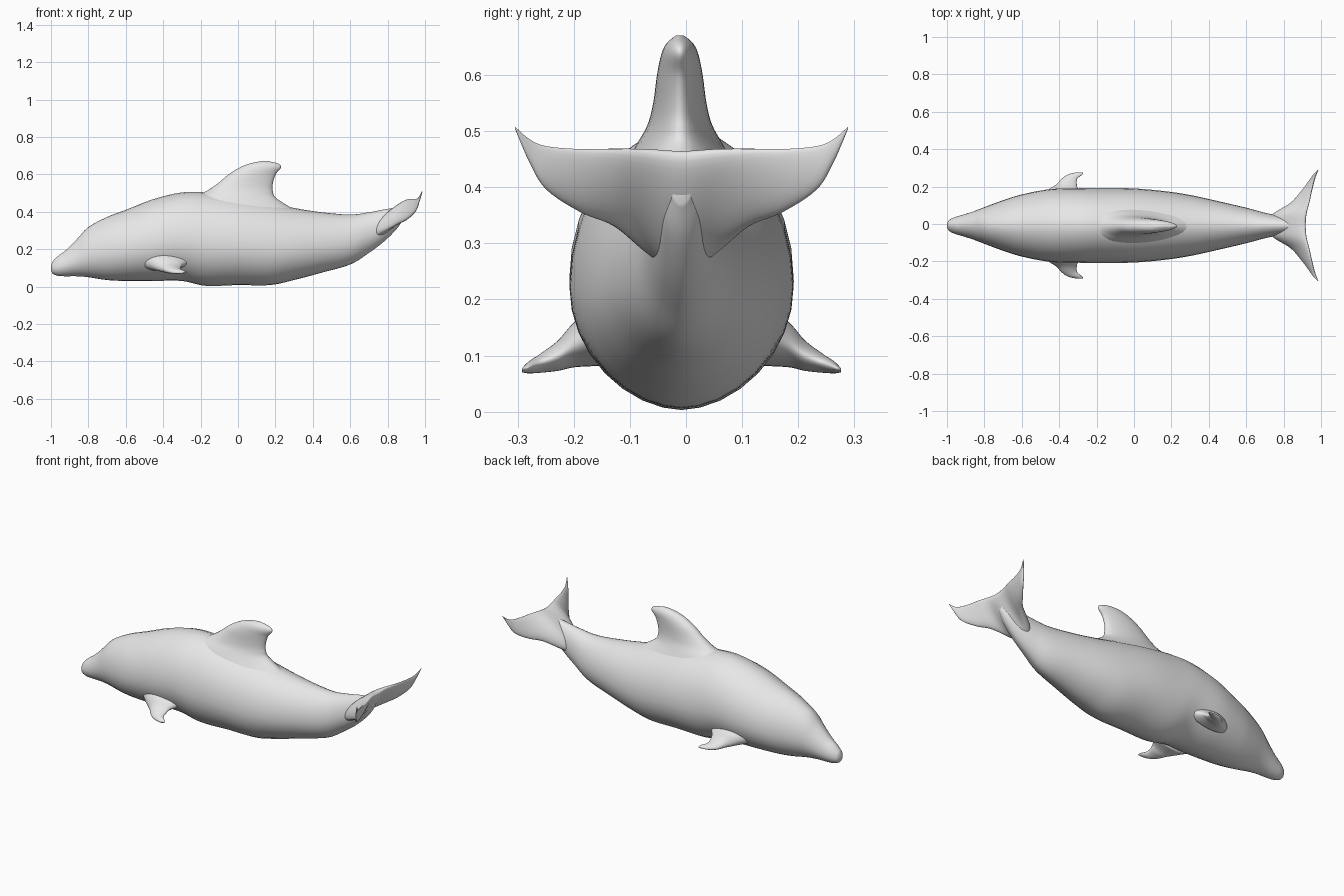
import bpy, bmesh, math
from mathutils import Vector

if "Cube" in bpy.data.objects:
    bpy.data.objects.remove(bpy.data.objects["Cube"])

SEG = 32      # points around each cross-section
STEPS = 6     # in-between rings per station
MID_Y = -0.008

skin = bpy.data.materials.new("light_grey_skin")
skin.diffuse_color = (0.8, 0.8, 0.8, 1)
skin.use_nodes = True
skin.node_tree.nodes["Principled BSDF"].inputs["Base Color"].default_value = skin.diffuse_color


def spline(stations):
    """Smoothly interpolate every value of the stations."""
    out, last = [], len(stations) - 1
    for i in range(last):
        a, b, c, d = (stations[min(max(k, 0), last)] for k in range(i - 1, i + 3))
        for s in range(STEPS):
            t = s / STEPS
            out.append([0.5 * (2*q + (r - p)*t + (2*p - 5*q + 4*r - w)*t*t
                               + (3*q - p - 3*r + w)*t**3)
                        for p, q, r, w in zip(a, b, c, d)])
    out.append(list(stations[-1]))
    return out


def loft(name, stations, section):
    """Skin a closed tube through the cross-sections."""
    bm = bmesh.new()
    rings = []
    for st in spline(stations):
        rings.append([bm.verts.new(section(st, 2 * math.pi * k / SEG)) for k in range(SEG)])
    for r0, r1 in zip(rings, rings[1:]):
        for k in range(SEG):
            n = (k + 1) % SEG
            bm.faces.new((r0[k], r0[n], r1[n], r1[k]))
    bm.faces.new(rings[0])
    bm.faces.new(rings[-1])
    bmesh.ops.recalc_face_normals(bm, faces=bm.faces)
    for f in bm.faces:
        f.smooth = True
    mesh = bpy.data.meshes.new(name)
    bm.to_mesh(mesh)
    bm.free()
    mesh.materials.append(skin)
    obj = bpy.data.objects.new(name, mesh)
    bpy.context.collection.objects.link(obj)
    return obj


def body_section(st, a):
    # egg shape, widest a little below the middle and narrower on the back
    x, lo, hi, w = st
    mid = lo + 0.45 * (hi - lo)
    c, s = math.cos(a), math.sin(a)
    z = mid + s * ((hi - mid) if s > 0 else (mid - lo))
    return Vector((x, MID_Y + math.copysign(abs(c) ** 1.1, c) * w, z))


def foil(a):
    # teardrop: chord position 0..1 and thickness -1..1
    u = 0.5 - 0.5 * math.cos(a)
    return u, math.sin(a) * (1.15 - 0.4 * u)


def dorsal_section(st, a):
    z, x0, x1, w = st
    u, t = foil(a)
    return Vector((x0 + u * (x1 - x0), MID_Y - 0.003 + t * w, z))


def flipper_section(side):
    def section(st, a):
        y, x0, x1, z, w = st
        u, t = foil(a)
        return Vector((x0 + u * (x1 - x0), MID_Y + side * y, z + t * w))
    return section


def fluke_section(st, a):
    y, x0, z0, x1, z1, w = st
    u, t = foil(a)
    d = Vector((x1 - x0, 0, z1 - z0)).normalized()
    return Vector((x0 + u * (x1 - x0) - d.z * t * w, MID_Y + y,
                   z0 + u * (z1 - z0) + d.x * t * w))


# Body from snout to tail stock: x, bottom, top, half width
loft("body", [
    (-1.0, 0.09, 0.11, 0.008), (-0.99, 0.068, 0.135, 0.028), (-0.96, 0.057, 0.165, 0.044),
    (-0.92, 0.055, 0.195, 0.056), (-0.86, 0.055, 0.255, 0.075), (-0.8, 0.05, 0.318, 0.098),
    (-0.7, 0.035, 0.372, 0.135), (-0.6, 0.03, 0.41, 0.166), (-0.45, 0.03, 0.468, 0.194),
    (-0.3, 0.03, 0.503, 0.199), (-0.17, 0.004, 0.503, 0.2), (0.0, 0.008, 0.48, 0.198),
    (0.17, 0.008, 0.448, 0.183), (0.3, 0.035, 0.42, 0.163), (0.45, 0.075, 0.397, 0.13),
    (0.6, 0.118, 0.385, 0.095), (0.7, 0.18, 0.397, 0.068), (0.78, 0.24, 0.412, 0.052),
    (0.85, 0.31, 0.425, 0.038), (0.89, 0.37, 0.445, 0.018)], body_section)

# Swept-back dorsal fin with a flared root: z, front x, back x, half width
loft("dorsal_fin", [
    (0.40, -0.34, 0.32, 0.12), (0.47, -0.25, 0.208, 0.083), (0.51, -0.17, 0.186, 0.06),
    (0.55, -0.11, 0.186, 0.049), (0.60, -0.05, 0.202, 0.042), (0.637, 0.01, 0.23, 0.034),
    (0.657, 0.06, 0.215, 0.024), (0.67, 0.12, 0.165, 0.008)], dorsal_section)

# Tail flukes, both halves in one sweep: y, leading x z, trailing x z, half thickness
half = [
    (0.0, 0.72, 0.25, 0.915, 0.462, 0.045), (0.06, 0.745, 0.285, 0.92, 0.466, 0.036),
    (0.12, 0.84, 0.332, 0.935, 0.468, 0.024), (0.18, 0.895, 0.356, 0.948, 0.468, 0.017),
    (0.24, 0.94, 0.395, 0.963, 0.473, 0.011), (0.27, 0.96, 0.442, 0.973, 0.485, 0.007),
    (0.297, 0.983, 0.505, 0.986, 0.508, 0.002)]
loft("tail_flukes", [(-s[0],) + s[1:] for s in half[:0:-1]] + half, fluke_section)

# Paired flippers: outward y, front x, back x, z, half thickness
for side, label in ((-1, "front"), (1, "back")):
    loft(label + "_flipper", [
        (0.14, -0.52, -0.25, 0.14, 0.06), (0.19, -0.46, -0.295, 0.12, 0.042),
        (0.22, -0.415, -0.306, 0.1, 0.028), (0.25, -0.387, -0.303, 0.087, 0.018),
        (0.272, -0.355, -0.277, 0.079, 0.011), (0.284, -0.31, -0.272, 0.074, 0.004)],
        flipper_section(side))
